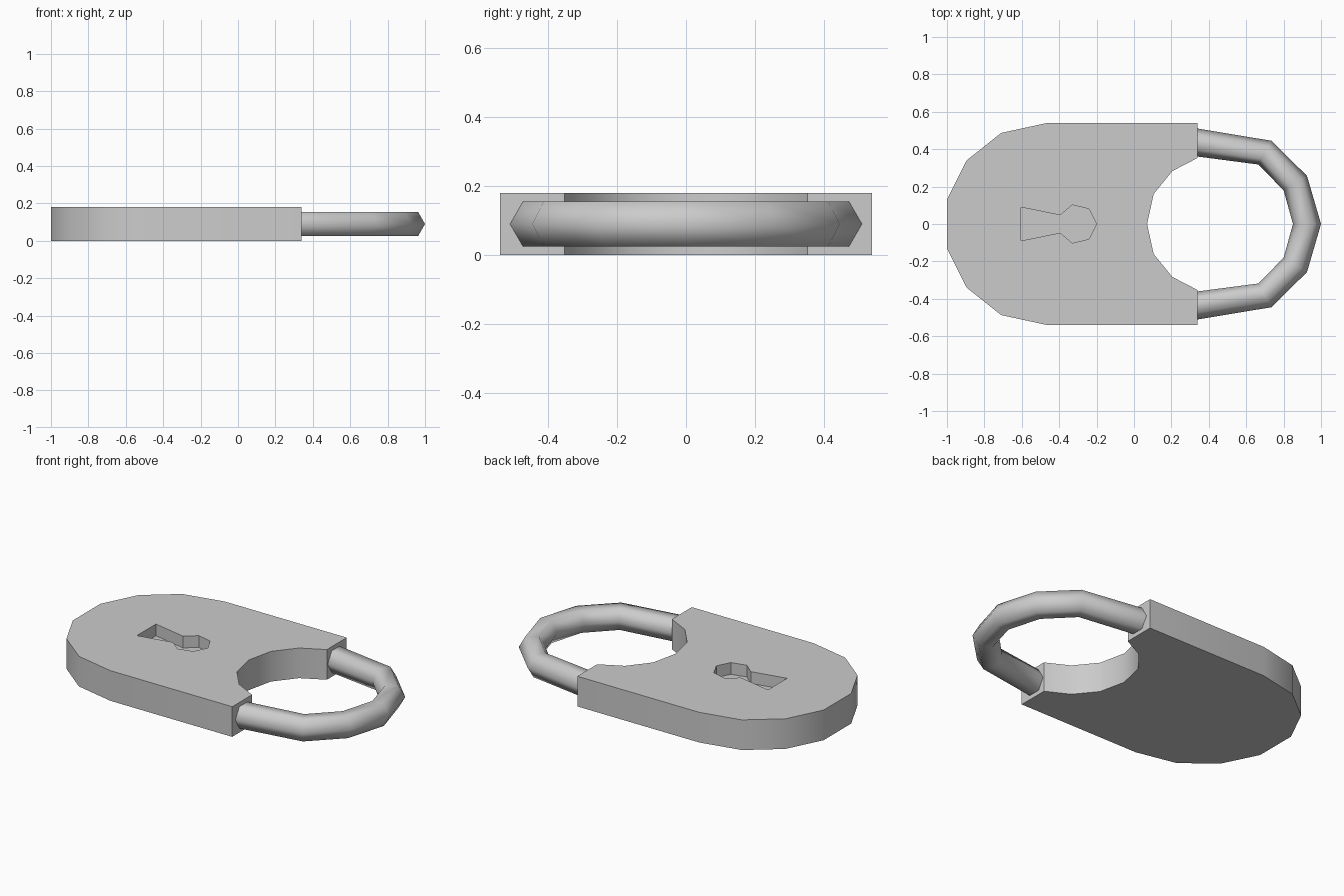
import bpy, bmesh, math
from mathutils import Vector

if "Cube" in bpy.data.objects:
    bpy.data.objects.remove(bpy.data.objects["Cube"])


def mirror_loop(half):
    """Close a half outline (y >= 0) into a full loop by mirroring across y = 0."""
    return half + [(x, -y) for x, y in reversed(half) if y > 0]


def finish(name, bm):
    bmesh.ops.recalc_face_normals(bm, faces=bm.faces[:])
    mesh = bpy.data.meshes.new(name)
    bm.to_mesh(mesh)
    bm.free()
    obj = bpy.data.objects.new(name, mesh)
    bpy.context.collection.objects.link(obj)
    return obj


def prism(name, outline, z0, z1):
    bm = bmesh.new()
    face = bm.faces.new([bm.verts.new((x, y, z0)) for x, y in outline])
    top = bmesh.ops.extrude_face_region(bm, geom=[face], use_keep_orig=True)["geom"]
    verts = [g for g in top if isinstance(g, bmesh.types.BMVert)]
    bmesh.ops.translate(bm, verts=verts, vec=(0, 0, z1 - z0))
    return finish(name, bm)


def activate(obj):
    bpy.ops.object.select_all(action='DESELECT')
    obj.select_set(True)
    bpy.context.view_layer.objects.active = obj


def shade(obj, degrees):
    activate(obj)
    bpy.ops.object.shade_smooth_by_angle(angle=math.radians(degrees))


# Body: rounded at one end, with a scooped notch at the shackle end
body = prism("lock_body", mirror_loop([
    (0.07, 0), (0.105, 0.16), (0.205, 0.283), (0.34, 0.353), (0.34, 0.54),
    (-0.465, 0.54), (-0.71, 0.487), (-0.895, 0.34), (-1.0, 0.13)]), 0, 0.18)

# Keyhole: shallow recess in the top face
cutter = prism("keyhole_cutter", mirror_loop([
    (-0.2, 0), (-0.24, 0.08), (-0.33, 0.102), (-0.395, 0.047), (-0.605, 0.09)]), 0.11, 0.3)
cutter.hide_render = True
cut = body.modifiers.new("keyhole", 'BOOLEAN')
cut.operation = 'DIFFERENCE'
cut.solver = 'EXACT'
cut.object = cutter
activate(body)
bpy.ops.object.modifier_apply(modifier=cut.name)
bpy.data.objects.remove(cutter)
shade(body, 32)

# Shackle: six-sided bar swept along mitred (inner, outer) edge pairs
half = [((0.33, 0.362), (0.33, 0.512)), ((0.665, 0.318), (0.735, 0.445)),
        ((0.80, 0.18), (0.925, 0.257)), ((0.85, 0), (1.0, 0))]
path = half + [tuple((x, -y) for x, y in pair) for pair in reversed(half[:-1])]
SIDES = 6
bm = bmesh.new()
rings = []
for inner, outer in path:
    a, b = Vector((*inner, 0.09)), Vector((*outer, 0.09))
    mid, reach = (a + b) / 2, (b - a) / 2
    angles = [math.tau * i / SIDES for i in range(SIDES)]
    rings.append([bm.verts.new(mid + reach * math.cos(t) + Vector((0, 0, 0.075 * math.sin(t))))
                  for t in angles])
for r, s in zip(rings, rings[1:]):
    for i in range(SIDES):
        j = (i + 1) % SIDES
        bm.faces.new((r[i], r[j], s[j], s[i]))
bm.faces.new(rings[0])
bm.faces.new(rings[-1])
shackle = finish("shackle", bm)
shade(shackle, 70)
